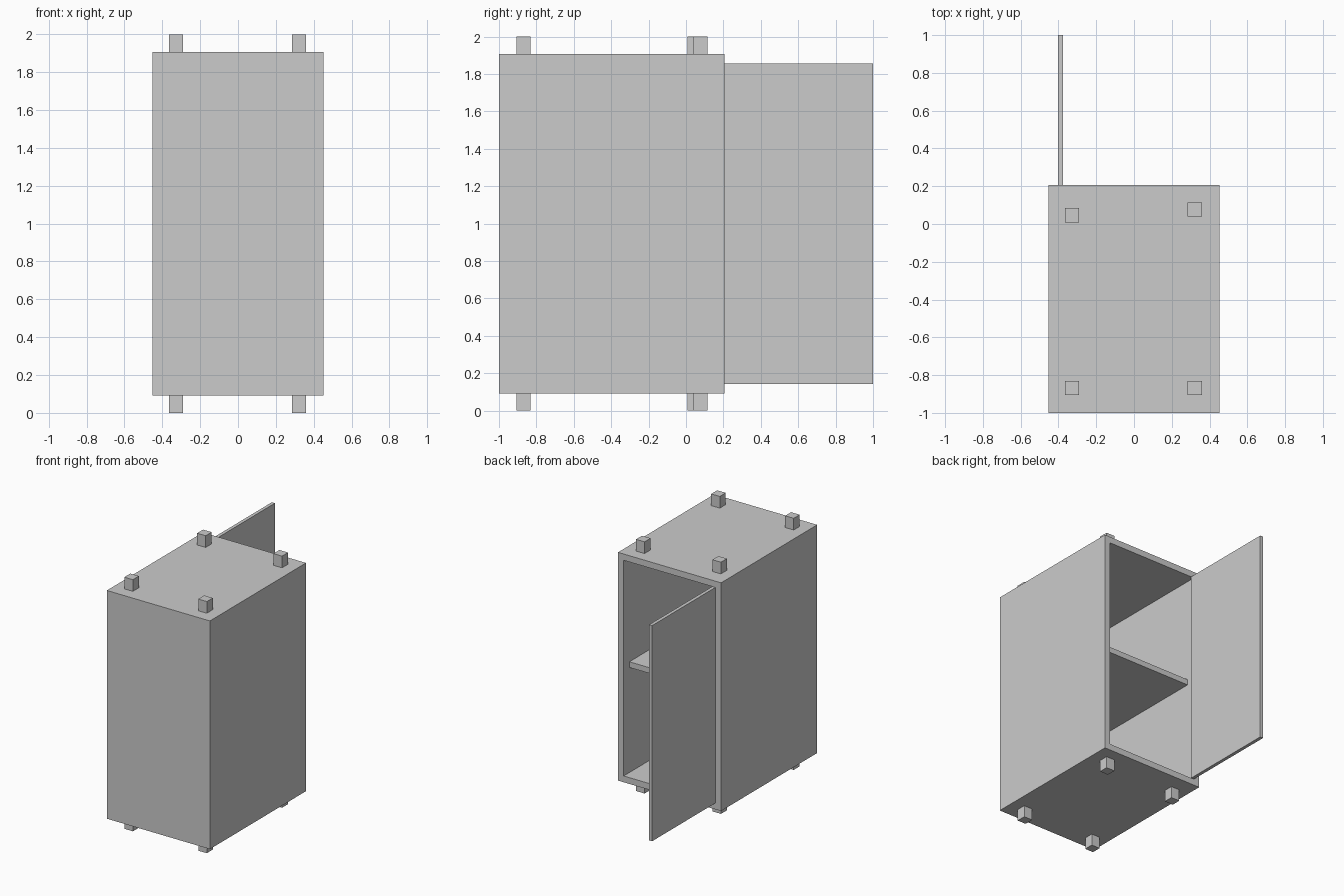
import bpy, bmesh
from mathutils import Vector

if "Cube" in bpy.data.objects:
    bpy.data.objects.remove(bpy.data.objects["Cube"])


def box(name, lo, hi):
    """Box mesh object spanning two opposite corners."""
    lo, hi = Vector(lo), Vector(hi)
    bm = bmesh.new()
    bmesh.ops.create_cube(bm, size=1)
    for v in bm.verts:
        v.co = Vector([(lo[i] + hi[i]) / 2 + v.co[i] * (hi[i] - lo[i]) for i in range(3)])
    mesh = bpy.data.meshes.new(name)
    bm.to_mesh(mesh)
    bm.free()
    obj = bpy.data.objects.new(name, mesh)
    bpy.context.collection.objects.link(obj)
    return obj


W, Y0, Y1, Z0, Z1, T = 0.453, -1.0, 0.207, 0.093, 1.907, 0.05

# Cabinet shell: solid box hollowed from the open +y side
body = box("cabinet_body", (-W, Y0, Z0), (W, Y1, Z1))
bm = bmesh.new()
bm.from_mesh(body.data)
bm.normal_update()
opening = max(bm.faces, key=lambda f: f.calc_center_median().y)
bmesh.ops.inset_region(bm, faces=[opening], thickness=T, use_even_offset=True)
inner = bmesh.ops.extrude_discrete_faces(bm, faces=[opening])["faces"][0]
for v in inner.verts:
    v.co.y = Y0 + T
bmesh.ops.recalc_face_normals(bm, faces=bm.faces)
bm.to_mesh(body.data)
bm.free()

# Shelf halfway up, set back from the opening
box("shelf", (-W + T, Y0 + T, 0.978), (W - T, 0.135, 1.023))

# Door swung fully open
box("door", (-W + T, Y1 - 0.002, Z0 + T), (-W + T + 0.027, 1.0, Z1 - T))

# Square pegs on the underside and on the top, same layout
S = 0.0375
pegs = {"front_left": (-0.328, -0.868), "front_right": (0.322, -0.868),
        "back_left": (-0.328, 0.046), "back_right": (0.322, 0.077)}
for level, a, b in (("foot", 0.0, Z0), ("top_peg", Z1, 2.0)):
    for place, (x, y) in pegs.items():
        box(f"{place}_{level}", (x - S, y - S, a), (x + S, y + S, b))
